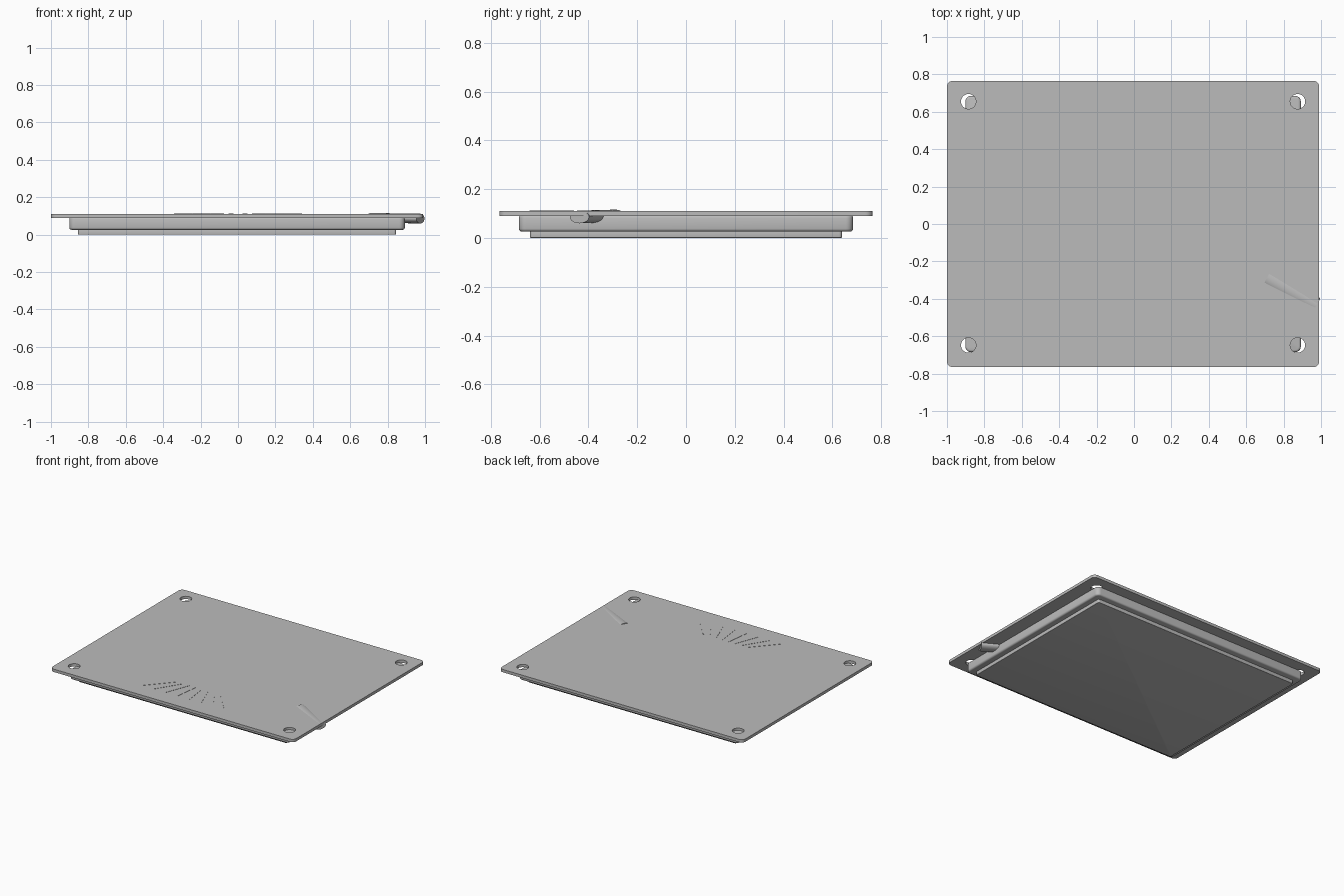
import bpy
import bmesh
from math import radians
from mathutils import Vector

if "Cube" in bpy.data.objects:
    bpy.data.objects.remove(bpy.data.objects["Cube"], do_unlink=True)

GREY = (0.5, 0.5, 0.5, 1)
metal = bpy.data.materials.new("plain grey")
metal.use_nodes = True
metal.diffuse_color = GREY
metal.node_tree.nodes["Principled BSDF"].inputs["Base Color"].default_value = GREY

CX = -0.005  # shared centre of the plate, body and panel


def finish(name, bm):
    mesh = bpy.data.meshes.new(name)
    bmesh.ops.recalc_face_normals(bm, faces=bm.faces)
    bm.to_mesh(mesh)
    bm.free()
    obj = bpy.data.objects.new(name, mesh)
    bpy.context.collection.objects.link(obj)
    mesh.materials.append(metal)
    return obj


def smooth(obj):
    bpy.ops.object.select_all(action="DESELECT")
    obj.select_set(True)
    bpy.context.view_layer.objects.active = obj
    bpy.ops.object.shade_smooth_by_angle(angle=radians(35))


def slab(name, half_x, half_y, z0, z1, corner, rim=0):
    """Box with rounded upright corners and optionally softened rims."""
    bm = bmesh.new()
    bmesh.ops.create_cube(bm, size=2)
    for v in bm.verts:
        v.co = (CX + v.co.x * half_x, v.co.y * half_y, z1 if v.co.z > 0 else z0)
    upright = [e for e in bm.edges if abs(e.verts[0].co.z - e.verts[1].co.z) > 0.001]
    bmesh.ops.bevel(bm, geom=upright, offset=corner, segments=6, profile=0.5, affect="EDGES")
    if rim:
        rims = [e for e in bm.edges if abs(e.verts[0].co.z - e.verts[1].co.z) < 0.001]
        bmesh.ops.bevel(bm, geom=rims, offset=rim, segments=3, profile=0.5, affect="EDGES")
    return finish(name, bm)


# Stacked slabs: mounting plate, housing and bottom panel
plate = slab("mounting_plate", 0.995, 0.765, 0.09, 0.111, 0.03)
housing = slab("housing", 0.897, 0.685, 0.026, 0.094, 0.03, 0.012)
panel = slab("bottom_panel", 0.85, 0.639, 0, 0.03, 0.012, 0.003)

# Screw holes through the plate corners
bm = bmesh.new()
for sx in (-1, 1):
    for y in (-0.648, 0.655):
        made = bmesh.ops.create_cone(bm, cap_ends=True, segments=32, radius1=0.04,
                                     radius2=0.04, depth=0.2)
        bmesh.ops.translate(bm, verts=made["verts"], vec=(CX + sx * 0.88, y, 0.1))
cutter = finish("screw_hole_cutter", bm)
cutter.hide_render = True
cut = plate.modifiers.new("screw holes", "BOOLEAN")
cut.object = cutter
cut.solver = "EXACT"
bpy.context.view_layer.objects.active = plate
bpy.ops.object.modifier_apply(modifier=cut.name)
bpy.data.objects.remove(cutter, do_unlink=True)

# Cable connector, slanting out from the housing under the plate edge
start, end = Vector((0.71, -0.29, 0.09)), Vector((0.975, -0.437, 0.086))
axis = end - start
bm = bmesh.new()
bmesh.ops.create_cone(bm, cap_ends=True, segments=32, radius1=1, radius2=1, depth=1)
side = axis.cross(Vector((0, 0, 1))).normalized()
for v in bm.verts:
    v.co = (start + end) / 2 + axis * v.co.z + side * v.co.x * 0.045 + Vector((0, 0, v.co.y * 0.026))
connector = finish("cable_connector", bm)

# Fan of fine raised ribs near the front edge
bm = bmesh.new()
for i in range(8):
    t = i / 3.5 - 1
    inner, outer = Vector((t * 0.18, -0.46, 0)), Vector((t * 0.34, -0.64, 0))
    run = outer - inner
    across = Vector((-run.y, run.x, 0)).normalized() * 0.005
    made = bmesh.ops.create_cube(bm, size=1)
    for v in made["verts"]:
        v.co = (inner + outer) / 2 + run * v.co.x + across * v.co.y + Vector((0, 0, 0.11 + v.co.z * 0.005))
finish("fan_ribs", bm)

for part in (plate, housing, panel, connector):
    smooth(part)
